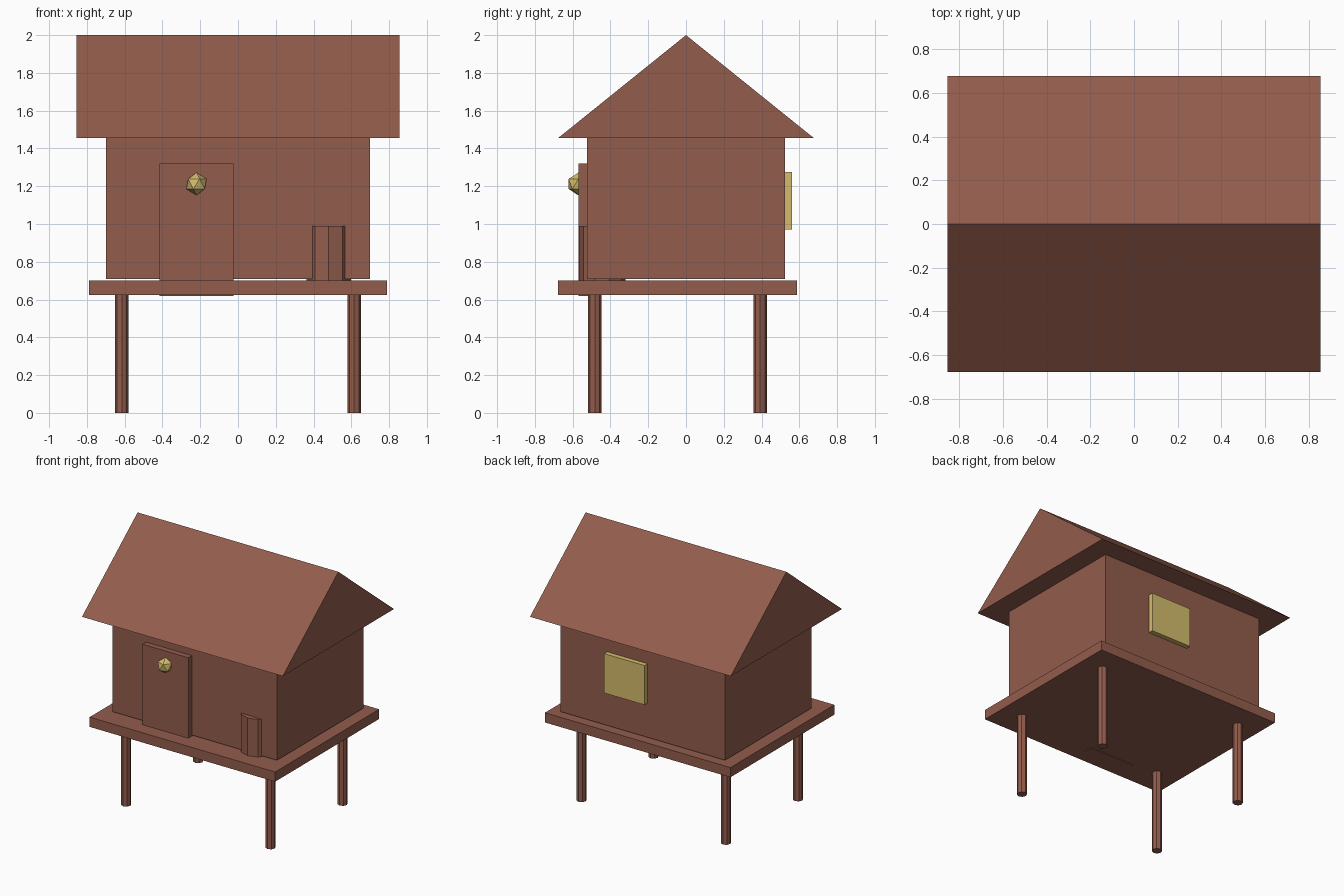
import bpy, bmesh
from mathutils import Matrix

if "Cube" in bpy.data.objects:
    bpy.data.objects.remove(bpy.data.objects["Cube"])


def material(name, rgb):
    m = bpy.data.materials.new(name)
    m.diffuse_color = (*rgb, 1)
    m.use_nodes = True
    m.node_tree.nodes["Principled BSDF"].inputs["Base Color"].default_value = m.diffuse_color
    return m


BROWN = material("brown wood", (0.29, 0.108, 0.073))
GOLD = material("warm gold", (0.66, 0.50, 0.15))


def finish(bm, name, mat):
    bmesh.ops.recalc_face_normals(bm, faces=bm.faces[:])
    mesh = bpy.data.meshes.new(name)
    bm.to_mesh(mesh)
    bm.free()
    mesh.materials.append(mat)
    obj = bpy.data.objects.new(name, mesh)
    bpy.context.collection.objects.link(obj)
    return obj


def box(name, lo, hi, mat):
    bm = bmesh.new()
    size = [b - a for a, b in zip(lo, hi)]
    mid = [(a + b) / 2 for a, b in zip(lo, hi)]
    bmesh.ops.create_cube(bm, size=1, matrix=Matrix.Translation(mid) @ Matrix.Diagonal((*size, 1)))
    return finish(bm, name, mat)


def cylinder(name, x, y, z0, z1, r, sides, mat):
    bm = bmesh.new()
    bmesh.ops.create_cone(bm, cap_ends=True, segments=sides, radius1=r, radius2=r,
                          depth=z1 - z0, matrix=Matrix.Translation((x, y, (z0 + z1) / 2)))
    return finish(bm, name, mat)


# Raised deck and hut body
box("deck", (-0.79, -0.677, 0.625), (0.79, 0.588, 0.70), BROWN)
box("hut_body", (-0.70, -0.525, 0.708), (0.70, 0.525, 1.455), BROWN)

# Gable roof: triangular profile extruded along x
bm = bmesh.new()
profile = [bm.verts.new((-0.855, y, z)) for y, z in ((-0.677, 1.455), (0.677, 1.455), (0, 2.0))]
face = bm.faces.new(profile)
ext = bmesh.ops.extrude_face_region(bm, geom=[face], use_keep_orig=True)
bmesh.ops.translate(bm, vec=(1.71, 0, 0),
                    verts=[v for v in ext["geom"] if isinstance(v, bmesh.types.BMVert)])
finish(bm, "roof", BROWN)

# Four stilts
for side, x in (("left", -0.615), ("right", 0.615)):
    for end, y in (("front", -0.483), ("back", 0.393)):
        cylinder(f"{end}_{side}_stilt", x, y, 0, 0.63, 0.036, 8, BROWN)

# Door and barrel, partly sunk into the front wall
box("door", (-0.415, -0.568, 0.62), (-0.025, -0.50, 1.32), BROWN)
cylinder("barrel", 0.48, -0.443, 0.70, 0.99, 0.124, 10, BROWN)

# Lantern on the door
bm = bmesh.new()
bmesh.ops.create_icosphere(bm, subdivisions=1, radius=0.06,
                           matrix=Matrix.Translation((-0.22, -0.57, 1.212)))
finish(bm, "lantern", GOLD)

# Back window
box("back_window", (-0.04, 0.50, 0.972), (0.305, 0.562, 1.275), GOLD)
